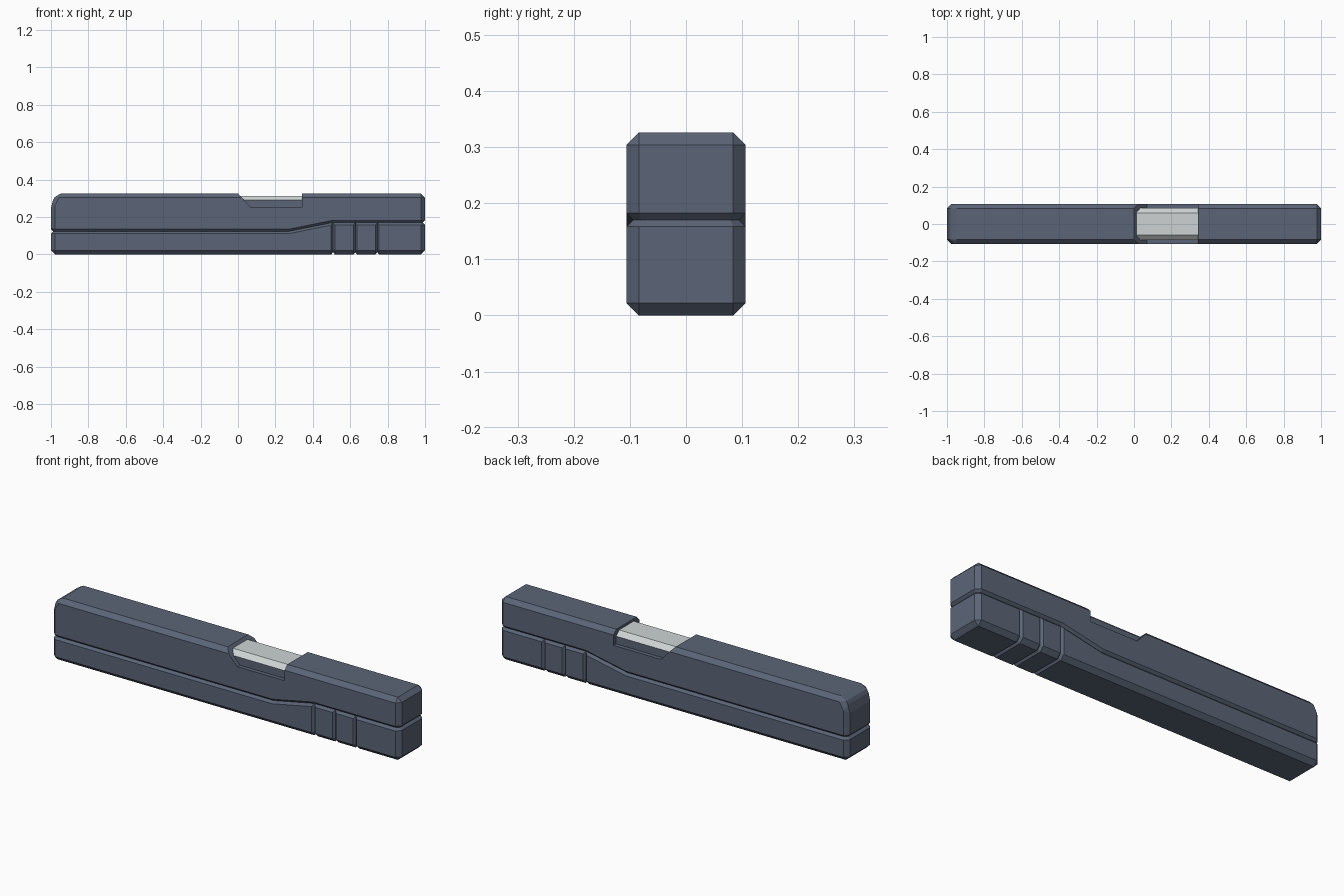
import bpy, bmesh

if "Cube" in bpy.data.objects:
    bpy.data.objects.remove(bpy.data.objects["Cube"])

def material(name, rgb):
    m = bpy.data.materials.new(name)
    m.diffuse_color = (*rgb, 1)
    m.use_nodes = True
    m.node_tree.nodes["Principled BSDF"].inputs["Base Color"].default_value = m.diffuse_color
    return m

SLATE = material("slate blue", (0.105, 0.130, 0.185))
PALE = material("pale grey", (0.61, 0.65, 0.65))

def make(name, bm, mat):
    bmesh.ops.recalc_face_normals(bm, faces=bm.faces[:])
    me = bpy.data.meshes.new(name)
    bm.to_mesh(me)
    bm.free()
    me.materials.append(mat)
    ob = bpy.data.objects.new(name, me)
    bpy.context.collection.objects.link(ob)
    return ob

def prism(start, end):
    """Close two matching outlines into a solid."""
    bm = bmesh.new()
    a = [bm.verts.new(p) for p in start]
    b = [bm.verts.new(p) for p in end]
    bm.faces.new(a)
    bm.faces.new(b[::-1])
    n = len(a)
    for i in range(n):
        bm.faces.new((a[i], b[i], b[(i + 1) % n], a[(i + 1) % n]))
    return bm

def prism_y(outline, w):
    return prism([(x, -w, z) for x, z in outline], [(x, w, z) for x, z in outline])

def prism_x(outline, x0, x1):
    return prism([(x0, y, z) for y, z in outline], [(x1, y, z) for y, z in outline])

def v_tube(rails, closed):
    """Three rails joined into a triangular tube for cutting V grooves."""
    bm = bmesh.new()
    r = [[bm.verts.new(p) for p in rail] for rail in rails]
    n = len(r[0])
    for i in range(n if closed else n - 1):
        j = (i + 1) % n
        for k in range(3):
            m = (k + 1) % 3
            bm.faces.new((r[k][i], r[k][j], r[m][j], r[m][i]))
    if not closed:
        bm.faces.new([q[0] for q in r])
        bm.faces.new([q[-1] for q in r])
    return bm

def cut(target, bm):
    cutter = make("cutter", bm, SLATE)
    cutter.hide_render = True
    mod = target.modifiers.new("cut", 'BOOLEAN')
    mod.operation = 'DIFFERENCE'
    mod.solver = 'EXACT'
    mod.object = cutter
    bpy.context.view_layer.objects.active = target
    bpy.ops.object.modifier_apply(modifier=mod.name)
    bpy.data.objects.remove(cutter)

HALF, TOP, C, T = 0.106, 0.326, 0.022, 0.414
D = 0.012  # groove depth

# Chamfered body with a sloped nose
bm = prism_y([(-1, 0), (1, 0), (1, TOP), (-0.97, TOP), (-1, 0.27)], HALF)
bmesh.ops.recalc_face_normals(bm, faces=bm.faces[:])
bmesh.ops.bevel(bm, geom=bm.edges[:], offset=C, offset_type='OFFSET',
                segments=1, profile=0.5, affect='EDGES')
body = make("body", bm, SLATE)

# Seam groove running all the way round, stepping up towards the rear
def seam(o, dz):
    a, b = 1 + o, 1 - C + T * o
    c, e = HALF + o, HALF - C + T * o
    half = [(a, e), (b, c), (0.505, c), (0.27, c), (-b, c), (-a, e)]
    loop = half + [(x, -y) for x, y in half[::-1]]
    def height(x):
        t = min(max((x - 0.27) / 0.235, 0), 1)
        return 0.123 + t * 0.0475
    return [(x, y, height(x) + dz) for x, y in loop]

cut(body, v_tube([seam(-D, 0), seam(D, 2 * D), seam(D, -2 * D)], True))

# Three grip grooves below the seam
def grip(x, o):
    side = [(HALF + o, 0.17), (HALF + o, C - T * o), (HALF - C + T * o, -o)]
    return [(x, y, z) for y, z in side + [(-y, z) for y, z in side[::-1]]]

for x in (0.508, 0.627, 0.745):
    cut(body, v_tube([grip(x, -D), grip(x + 0.02, D), grip(x - 0.02, D)], False))

# Top window with a sloped front edge
cut(body, prism_y([(-0.0125, 0.34), (0.07, 0.25), (0.342, 0.25), (0.342, 0.34)], 0.2))

# Inner block and pale insert seen in the window
make("window_base", prism_x([(-0.085, 0.24), (0.085, 0.24), (0.085, 0.29), (-0.085, 0.29)],
                            0.03, 0.36), SLATE)
make("window_insert", prism_x([(-0.085, 0.29), (0.085, 0.29), (0.06, 0.313), (-0.06, 0.313)],
                              0.012, 0.36), PALE)
